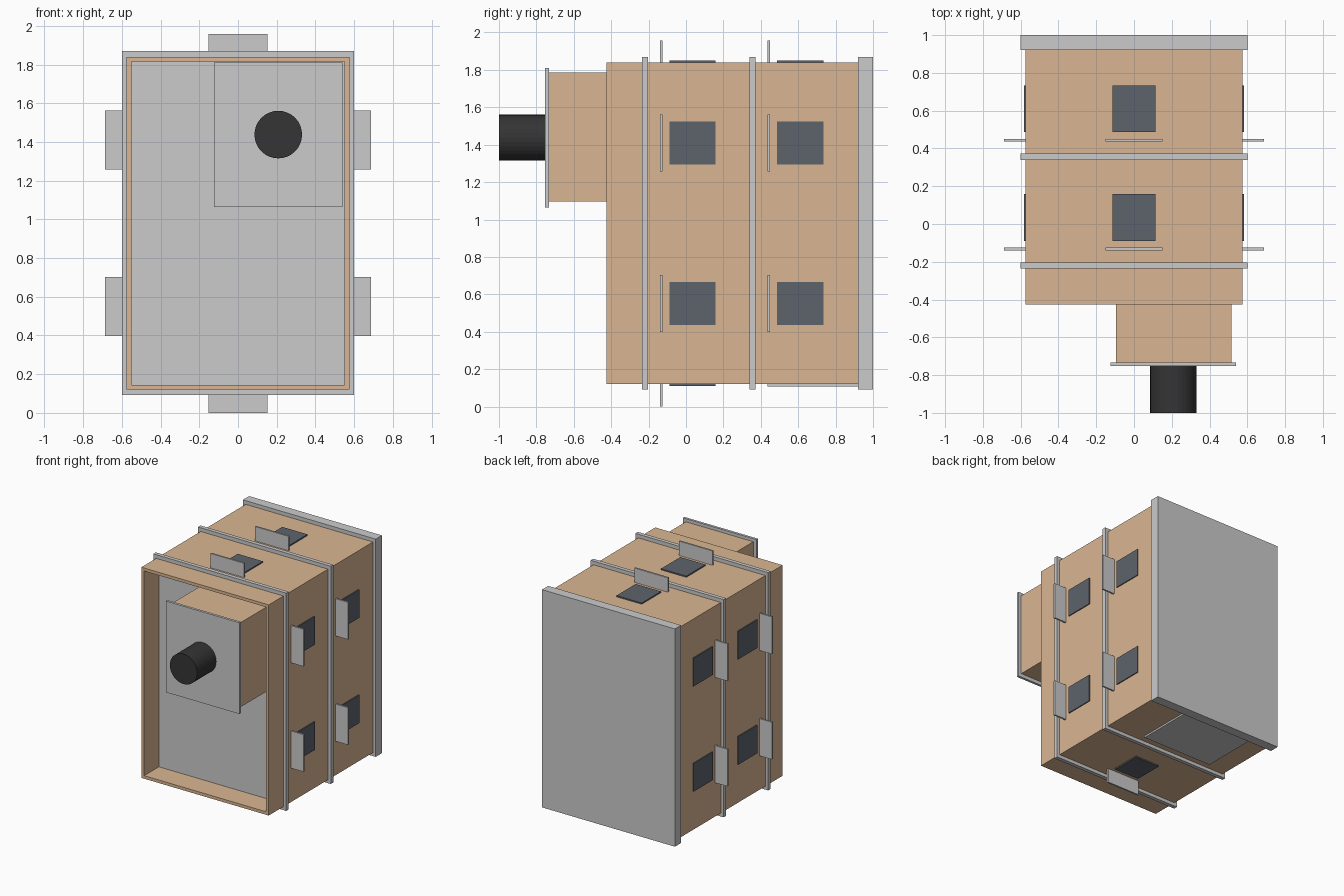
import bpy, bmesh
from mathutils import Matrix

if "Cube" in bpy.data.objects:
    bpy.data.objects.remove(bpy.data.objects["Cube"])


def material(name, color):
    m = bpy.data.materials.new(name)
    m.diffuse_color = (*color, 1)
    m.use_nodes = True
    m.node_tree.nodes["Principled BSDF"].inputs["Base Color"].default_value = m.diffuse_color
    return m


WOOD = material("tan", (0.70, 0.47, 0.29))
PANEL = material("slate", (0.11, 0.125, 0.15))
BLACK = material("black", (0.035, 0.035, 0.035))


def finish(bm, name, mat=None):
    me = bpy.data.meshes.new(name)
    bm.to_mesh(me)
    bm.free()
    ob = bpy.data.objects.new(name, me)
    bpy.context.collection.objects.link(ob)
    if mat:
        me.materials.append(mat)
    return ob


def box_bm(x, y, z):
    bm = bmesh.new()
    bmesh.ops.create_cube(bm, size=1)
    for v in bm.verts:
        v.co = [r[0] if c < 0 else r[1] for c, r in zip(v.co, (x, y, z))]
    return bm


def box(name, x, y, z, mat=None):
    return finish(box_bm(x, y, z), name, mat)


# main body with a recess in the front
bm = box_bm((-0.575, 0.575), (-0.425, 0.92), (0.12, 1.84))
bm.normal_update()
front = min(bm.faces, key=lambda f: f.normal.y)
bmesh.ops.inset_region(bm, faces=[front], thickness=0.035)
new = bmesh.ops.extrude_discrete_faces(bm, faces=[front])["faces"]
bmesh.ops.translate(bm, verts=new[0].verts, vec=(0, 0.22, 0))
finish(bm, "body", WOOD)

# divider flanges and thick back plate
for i, (y0, y1) in enumerate([(-0.235, -0.203), (0.34, 0.372), (0.92, 1.0)]):
    box(f"flange_{i}", (-0.6, 0.6), (y0, y1), (0.092, 1.87))

# offset front housing, cover and barrel
box("front_housing", (-0.095, 0.515), (-0.735, -0.22), (1.095, 1.785), WOOD)
box("front_cover", (-0.125, 0.54), (-0.753, -0.733), (1.065, 1.81))
bm = bmesh.new()
bmesh.ops.create_cone(bm, cap_ends=True, segments=32, radius1=0.123,
                      radius2=0.123, depth=0.25,
                      matrix=Matrix.Translation((0.208, -0.875, 1.438))
                      @ Matrix.Rotation(1.5707963, 4, 'X'))
finish(bm, "barrel", BLACK)

# slate panels, each with an upright fin in front of it
for row, y in enumerate((0.035, 0.61)):
    py, fy = (y - 0.124, y + 0.124), (y - 0.174, y - 0.16)
    for side in (-1, 1):
        for level, z in enumerate((0.55, 1.41)):
            tag = f"{row}_{'left' if side < 0 else 'right'}_{level}"
            px = sorted((side * 0.565, side * 0.583))
            fx = sorted((side * 0.57, side * 0.688))
            box("side_panel_" + tag, px, py, (z - 0.115, z + 0.115), PANEL)
            box("side_fin_" + tag, fx, fy, (z - 0.152, z + 0.152))
    box(f"top_panel_{row}", (-0.114, 0.114), py, (1.83, 1.85), PANEL)
    box(f"top_fin_{row}", (-0.152, 0.152), fy, (1.83, 1.957))
    if row == 0:
        box("bottom_panel", (-0.114, 0.114), py, (0.11, 0.13), PANEL)
        box("bottom_fin", (-0.152, 0.152), fy, (0.0, 0.13))

# wide hatch under the rear
box("bottom_hatch", (-0.39, 0.26), (0.435, 0.925), (0.106, 0.13))
